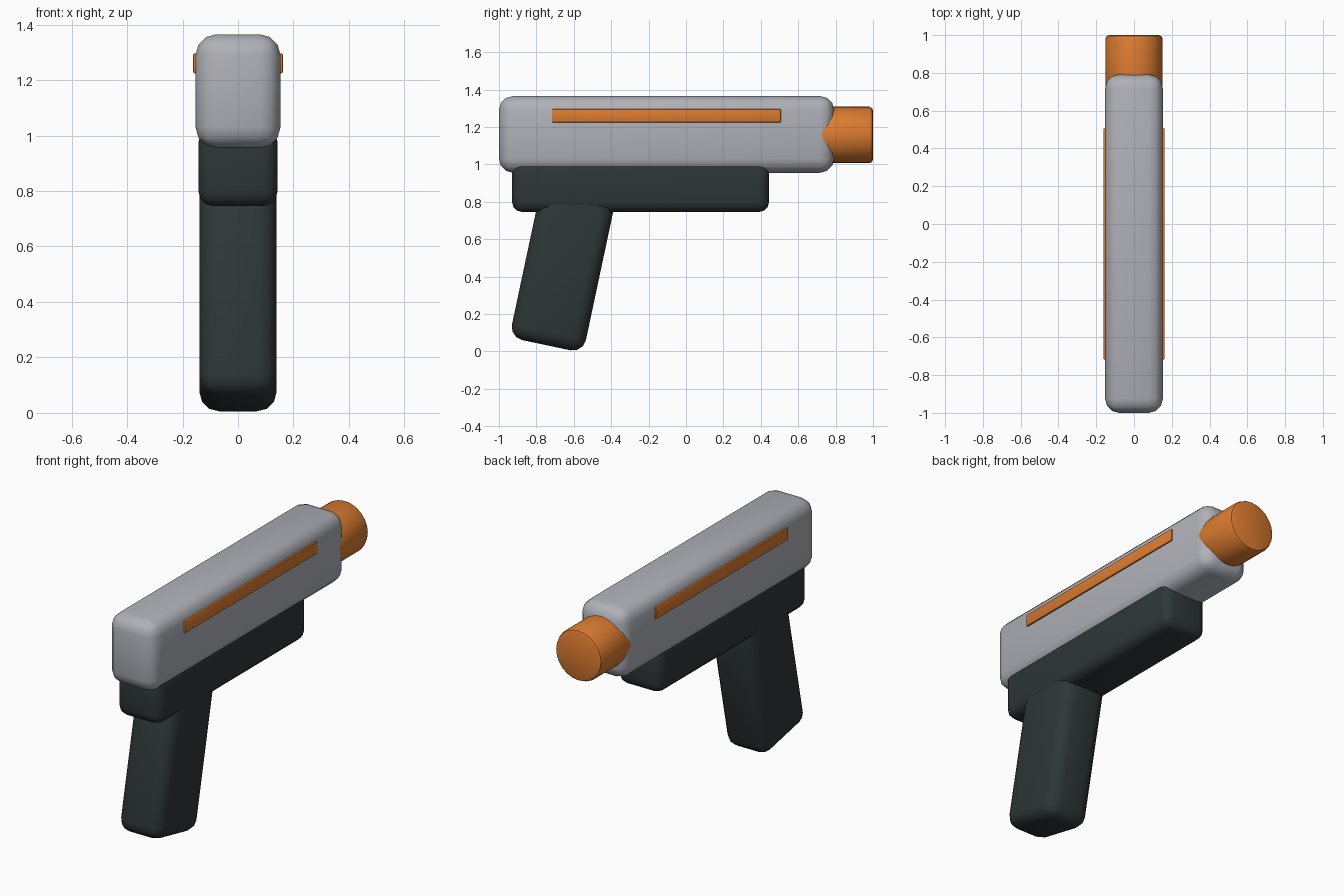
import bpy, math

if "Cube" in bpy.data.objects:
    bpy.data.objects.remove(bpy.data.objects["Cube"])


def material(name, rgb):
    m = bpy.data.materials.new(name)
    m.diffuse_color = (*rgb, 1.0)
    m.use_nodes = True
    m.node_tree.nodes["Principled BSDF"].inputs["Base Color"].default_value = m.diffuse_color
    return m


GREY = material("light grey", (0.43, 0.44, 0.48))
DARK = material("dark green grey", (0.027, 0.038, 0.037))
ORANGE = material("orange", (0.72, 0.20, 0.03))


def finish(obj, name, mat, bevel, segments):
    """Name, colour, bevel and smooth a part."""
    obj.name = name
    obj.data.materials.append(mat)
    bpy.ops.object.transform_apply(location=False, rotation=False, scale=True)
    mod = obj.modifiers.new("Rounded edges", 'BEVEL')
    mod.width = bevel
    mod.segments = segments
    mod.limit_method = 'ANGLE'
    mod.angle_limit = math.radians(40)
    bpy.ops.object.modifier_apply(modifier=mod.name)
    bpy.ops.object.shade_smooth_by_angle(angle=math.radians(40))
    return obj


def box(name, centre, size, mat, bevel, segments=3, tilt=0.0):
    bpy.ops.mesh.primitive_cube_add(size=1, location=centre,
                                    rotation=(math.radians(tilt), 0, 0))
    obj = bpy.context.object
    obj.scale = size
    return finish(obj, name, mat, bevel, segments)


# upper body
box("slide", (0, -0.104, 1.16), (0.306, 1.792, 0.41), GREY, 0.075)

# lower body, tucked up into the slide
box("frame", (0, -0.243, 0.8875), (0.286, 1.375, 0.285), DARK, 0.055)

# handle, leaning back
box("grip", (0, -0.659, 0.449), (0.278, 0.404, 0.85), DARK, 0.07, tilt=-12)

# muzzle tip
bpy.ops.mesh.primitive_cylinder_add(vertices=24, radius=0.151, depth=0.38,
                                    location=(0, 0.81, 1.157),
                                    rotation=(math.radians(90), 0, 0))
finish(bpy.context.object, "muzzle", ORANGE, 0.02, 2)

# side stripes
for side, label in ((-1, "left"), (1, "right")):
    box(label + "_stripe", (side * 0.152, -0.105, 1.26),
        (0.02, 1.225, 0.072), ORANGE, 0.006, 2)
